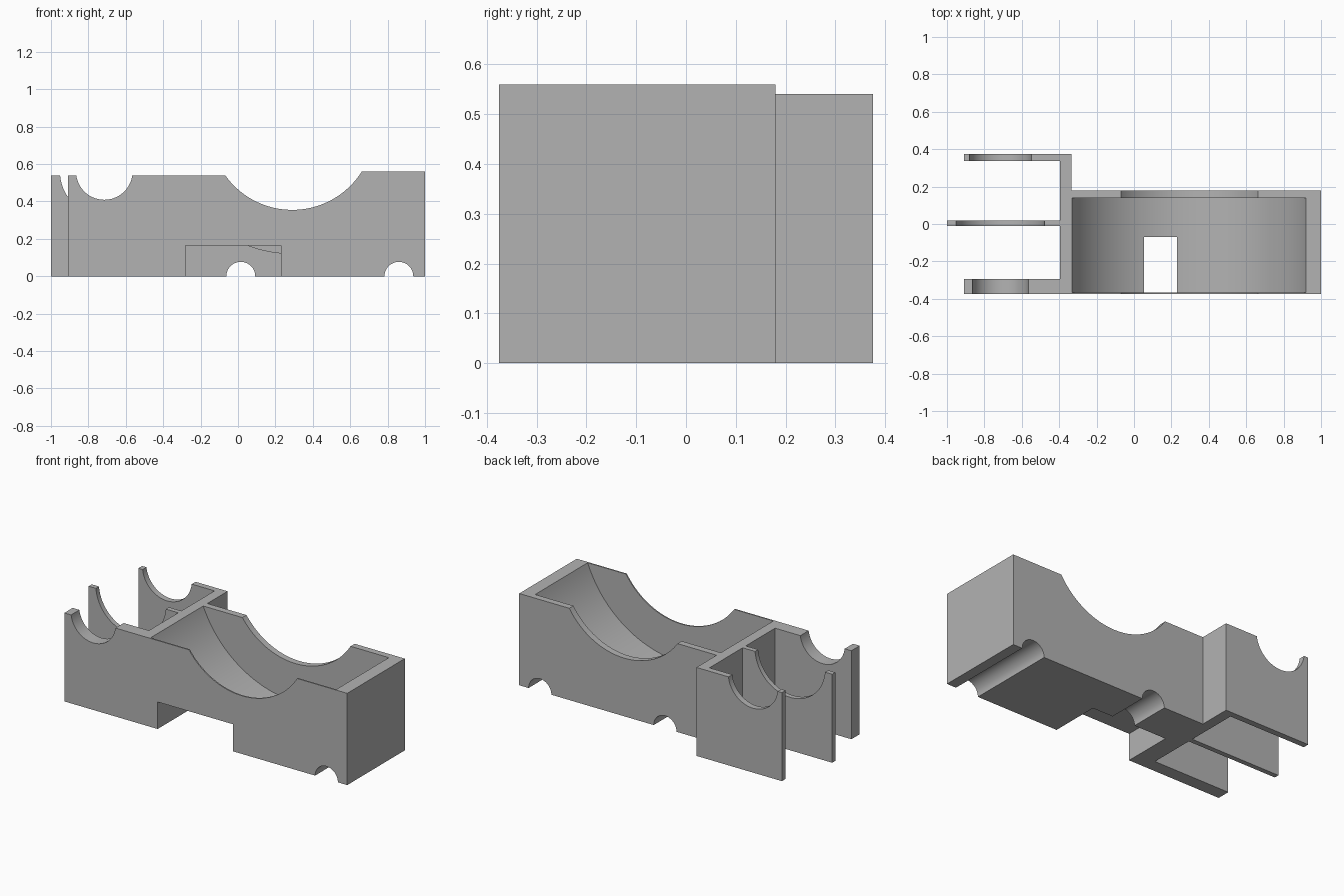
import bpy, bmesh
from math import cos, sin, asin, acos, pi

if "Cube" in bpy.data.objects:
    bpy.data.objects.remove(bpy.data.objects["Cube"])

grey = bpy.data.materials.new("plain_grey")
grey.use_nodes = True
COLOUR = (0.45, 0.45, 0.45, 1)
grey.diffuse_color = COLOUR
grey.node_tree.nodes["Principled BSDF"].inputs["Base Color"].default_value = COLOUR

LOW, HIGH = 0.54, 0.56          # the two rim heights
DRUM_X, DRUM_Z = 0.29, 0.795    # axis of the drum cavity
CRADLE_X, CRADLE_Z = -0.715, 0.56


def arc(cx, cz, r, a0, a1, n=48):
    return [(cx + r * cos(a0 + (a1 - a0) * i / n),
             cz + r * sin(a0 + (a1 - a0) * i / n)) for i in range(n + 1)]


def extrude(name, profile, y0, y1):
    """Extrude an x-z outline from y0 to y1."""
    bm = bmesh.new()
    face = bm.faces.new([bm.verts.new((x, y0, z)) for x, z in profile])
    top = bmesh.ops.extrude_face_region(bm, geom=[face])["geom"]
    bmesh.ops.translate(bm, vec=(0, y1 - y0, 0),
                        verts=[v for v in top if isinstance(v, bmesh.types.BMVert)])
    bmesh.ops.recalc_face_normals(bm, faces=bm.faces)
    mesh = bpy.data.meshes.new(name)
    bm.to_mesh(mesh)
    bm.free()
    mesh.materials.append(grey)
    obj = bpy.data.objects.new(name, mesh)
    bpy.context.collection.objects.link(obj)
    return obj


def box(x0, x1, z0, z1):
    return [(x0, z0), (x1, z0), (x1, z1), (x0, z1)]


def activate(obj):
    bpy.ops.object.select_all(action='DESELECT')
    obj.select_set(True)
    bpy.context.view_layer.objects.active = obj


def cut(obj, cutter):
    cutter.hide_render = True
    mod = obj.modifiers.new("cut", 'BOOLEAN')
    mod.operation, mod.solver, mod.object = 'DIFFERENCE', 'EXACT', cutter
    activate(obj)
    bpy.ops.object.modifier_apply(modifier=mod.name)
    bpy.data.objects.remove(cutter)


def cradle_profile(x0, x1, r):
    """Plate with a round seat cut into its top edge."""
    a = asin((CRADLE_Z - LOW) / r)
    return ([(x0, 0), (x1, 0), (x1, LOW)]
            + arc(CRADLE_X, CRADLE_Z, r, -a, a - pi) + [(x0, LOW)])


# Main body: outline with bottom rod grooves and a dipped rim
DIP = 0.44
left, right = asin((DRUM_Z - LOW) / DIP), asin((DRUM_Z - HIGH) / DIP)
outline = [(-0.395, 0)]
for groove_x in (0.015, 0.86):
    outline += arc(groove_x, 0, 0.077, pi, 0, 32)
outline += [(1, 0), (1, HIGH)]
outline += arc(DRUM_X, DRUM_Z, DIP, -right, left - pi, 64)
outline += [(-0.395, LOW)]
body = extrude("main_body", outline, -0.375, 0.18)

# Drum cavity and front notch
cut(body, extrude("drum_cutter", arc(DRUM_X, DRUM_Z, 0.673, 0, 2 * pi, 160)[:-1], -0.367, 0.14))
cut(body, extrude("notch_cutter", box(-0.28, 0.23, -0.1, 0.165), -0.5, -0.07))

# Side wall and the three cradle plates
parts = [
    body,
    extrude("side_wall", box(-0.395, -0.333, 0, LOW), 0.18, 0.375),
    extrude("front_cradle", cradle_profile(-0.91, -0.395, 0.151), -0.375, -0.295),
    extrude("middle_cradle", cradle_profile(-1, -0.395, 0.237), -0.012, 0.018),
    extrude("back_cradle", cradle_profile(-0.91, -0.395, 0.167), 0.338, 0.375),
]
for part in parts:
    activate(part)
    bpy.ops.object.shade_smooth_by_angle(angle=pi / 6)
